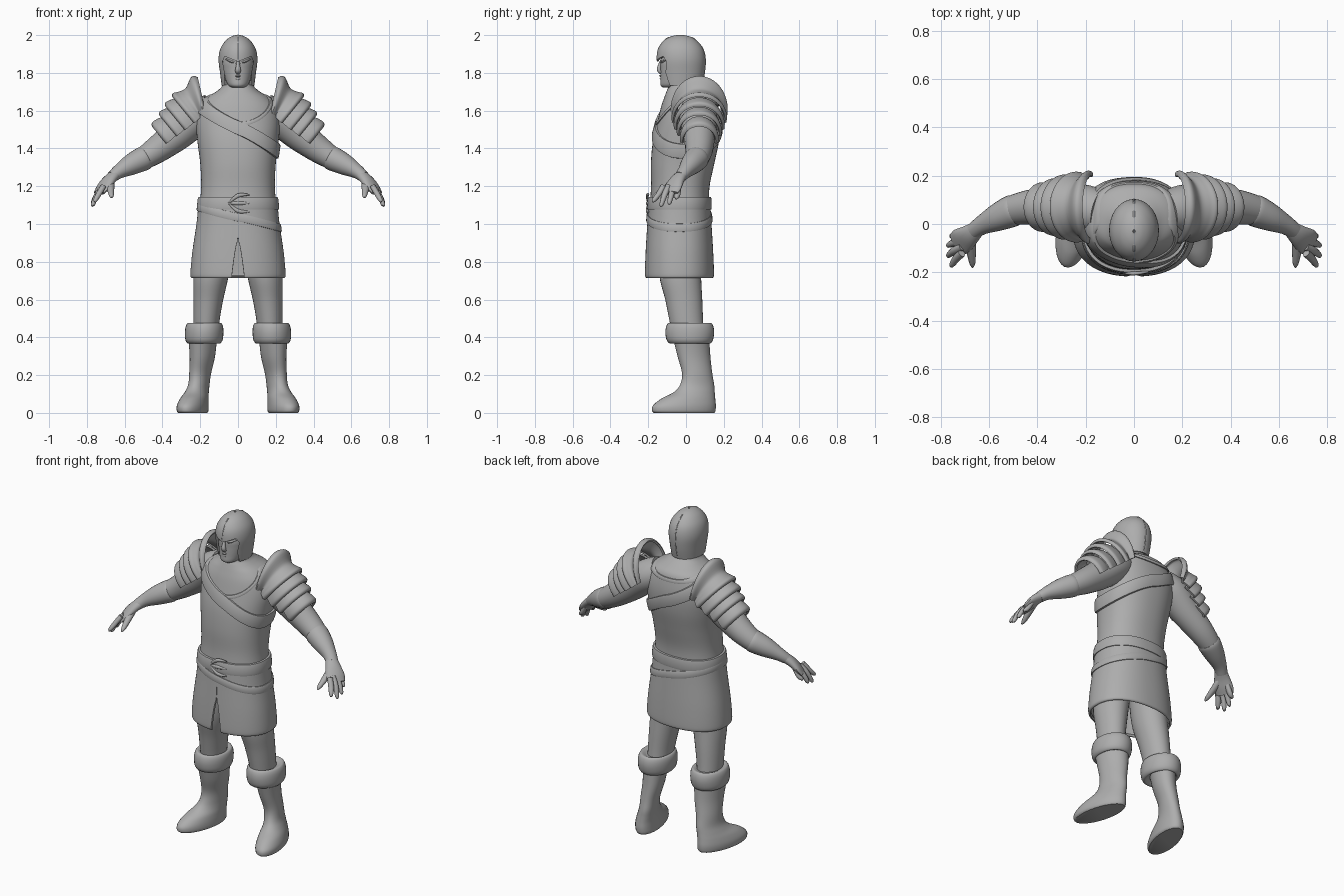
import bpy, bmesh, math
from mathutils import Vector

cube = bpy.data.objects.get("Cube")
if cube:
    bpy.data.objects.remove(cube)

GREY = (0.42, 0.42, 0.42, 1)
mat = bpy.data.materials.new("plain_grey")
mat.use_nodes = True
mat.diffuse_color = GREY
bsdf = mat.node_tree.nodes["Principled BSDF"]
bsdf.inputs["Base Color"].default_value = GREY
bsdf.inputs["Roughness"].default_value = 0.7


def spline(rows, k=5):
    """Smooth curve through rows of numbers."""
    out = []
    for i in range(len(rows) - 1):
        a, b, c, d = rows[max(i - 1, 0)], rows[i], rows[i + 1], rows[min(i + 2, len(rows) - 1)]
        for j in range(k):
            t = j / k
            out.append(tuple(q + t / 2 * (r - p + t * (2 * p - 5 * q + 4 * r - s + t * (3 * (q - r) + s - p)))
                             for p, q, r, s in zip(a, b, c, d)))
    return out + [tuple(rows[-1])]


def apply_all(ob):
    bpy.context.view_layer.objects.active = ob
    for m in list(ob.modifiers):
        bpy.ops.object.modifier_apply(modifier=m.name)


def skin(name, rings, closed=True, caps=True, thick=0, cutter=None):
    """Surface through rings of points."""
    bm = bmesh.new()
    vs = [[bm.verts.new(p) for p in ring] for ring in rings]
    n = len(vs[0])
    for a, b in zip(vs, vs[1:]):
        for i in range(n if closed else n - 1):
            j = (i + 1) % n
            bm.faces.new((a[i], a[j], b[j], b[i]))
    if caps:
        bm.faces.new(vs[0])
        bm.faces.new(vs[-1])
    bmesh.ops.recalc_face_normals(bm, faces=bm.faces)
    me = bpy.data.meshes.new(name)
    bm.to_mesh(me)
    bm.free()
    me.materials.append(mat)
    ob = bpy.data.objects.new(name, me)
    bpy.context.collection.objects.link(ob)
    if thick:
        m = ob.modifiers.new("shell", 'SOLIDIFY')
        m.thickness, m.offset = thick, 0
    if cutter:
        m = ob.modifiers.new("cut", 'BOOLEAN')
        m.object, m.operation, m.solver = cutter, 'DIFFERENCE', 'EXACT'
    apply_all(ob)
    if cutter:
        bpy.data.objects.remove(cutter)
    bpy.ops.object.select_all(action='DESELECT')
    ob.select_set(True)
    bpy.ops.object.shade_smooth_by_angle(angle=math.radians(45))
    return ob


def oval(row, a, power=1.0, grow=0.0):
    z, cx, cy, rx, ry = row
    c, s = math.cos(a), math.sin(a)
    return Vector((cx + (rx + grow) * math.copysign(abs(c) ** power, c),
                   cy + (ry + grow) * math.copysign(abs(s) ** power, s), z))


def angles(n):
    return [2 * math.pi * i / n for i in range(n)]


def stack(name, rows, side=1, n=32, power=1.0, lean=0.0, **kw):
    """Upright loft of ovals (z, cx, cy, rx, ry)."""
    rings = []
    for row in spline(rows):
        ring = [oval(row, a, power) for a in angles(n)]
        rings.append([(side * (p.x - lean * (p.y - 0.06)), p.y, p.z) for p in ring])
    return skin(name, rings, **kw)


def tube(name, rows, side=1, n=16, up=(0, 0, 1)):
    """Limb along a path of (x, y, z, width, height)."""
    pts = spline(rows)
    rings = []
    for i, p in enumerate(pts):
        t = (Vector(pts[min(i + 1, len(pts) - 1)][:3]) - Vector(pts[max(i - 1, 0)][:3])).normalized()
        u = t.cross(Vector(up)).normalized()
        v = u.cross(t)
        ring = [Vector(p[:3]) + u * p[3] * math.cos(a) + v * p[4] * math.sin(a) for a in angles(n)]
        rings.append([(side * q.x, q.y, q.z) for q in ring])
    return skin(name, rings)


def prism(name, outline):
    """Cutter along y from an (x, z) outline."""
    ob = skin(name, [[(x, y, z) for x, z in outline] for y in (-0.4, -0.085)])
    ob.hide_render = True
    return ob


# Body and skirt profile
BODY = [(.72, 0, -.035, .238, .17), (.735, 0, -.035, .245, .176), (.85, 0, -.035, .235, .172),
        (1.0, 0, -.035, .213, .163), (1.1, 0, -.035, .203, .157), (1.2, 0, -.03, .195, .155),
        (1.32, 0, -.018, .2, .168), (1.44, 0, 0, .215, .175), (1.54, 0, .015, .222, .167),
        (1.62, 0, .02, .205, .152), (1.67, 0, .02, .165, .135), (1.705, 0, .003, .11, .105),
        (1.74, 0, -.01, .08, .08), (1.82, 0, -.02, .072, .075)]
DENSE = spline(BODY, 10)
POWER = 0.88


def body_at(z, a, grow):
    for lo, hi in zip(DENSE, DENSE[1:]):
        if lo[0] <= z <= hi[0]:
            t = (z - lo[0]) / (hi[0] - lo[0])
            return oval([p + t * (q - p) for p, q in zip(lo, hi)], a, POWER, grow)
    return oval(DENSE[-1], a, POWER, grow)


def band(name, height, width, thick):
    """Rounded strip wrapped round the body; height is a function of angle."""
    section = [(-.5, -.01), (-.47, thick * .8), (-.3, thick), (.3, thick), (.47, thick * .8), (.5, -.01)]
    rings = [[body_at(height(a) + s * width, a, g) for s, g in section] for a in angles(96)]
    return skin(name, rings + rings[:1], caps=False)


stack("torso", BODY[3:], n=64, power=POWER)

# Skirt with a slit that opens towards the hem
skirt = []
for row in spline(BODY[:5], 8):
    gap = 0.002 + 0.1 * max(0, (0.91 - row[0]) / 0.19) ** 0.7
    skirt.append([oval(row, -math.pi / 2 + gap + (2 * math.pi - 2 * gap) * i / 80, POWER) for i in range(81)])
skin("skirt", skirt, closed=False, caps=False, thick=.014)

# Straps and trims
band("belt", lambda a: 1.11, .07, .014)
band("slanted_belt", lambda a: 1.035 - .055 * math.cos(a), .045, .014)
band("chest_strap", lambda a: 1.51 - .125 * math.cos(a), .08, .013)
band("neckline", lambda a: 1.675 - (.145 if math.sin(a) < 0 else .04) * math.sin(a) ** 2, .022, .008)
for i, z in enumerate((1.155, 1.11, 1.065)):
    tube(f"buckle_prong_{i}", [(-.05, -.202, 1.11, .003, .003), (0, -.205, (1.11 + z) / 2 + (z - 1.11) * .4, .008, .011),
                               (.06, -.198, z, .004, .004)], n=10)

# Head and face
stack("head", [(1.722, 0, -.085, .03, .035), (1.735, 0, -.075, .052, .06), (1.77, 0, -.06, .068, .075),
               (1.82, 0, -.045, .08, .09), (1.86, 0, -.035, .084, .1), (1.91, 0, -.03, .074, .09)])
tube("nose", [(0, -.125, 1.872, .008, .008), (0, -.136, 1.845, .01, .009), (0, -.142, 1.815, .012, .015),
              (0, -.126, 1.797, .008, .012)], up=(1, 0, 0))
tube("upper_lip", [(-.028, -.113, 1.781, .002, .002), (0, -.134, 1.784, .008, .006), (.028, -.113, 1.781, .002, .002)], n=10)
tube("lower_lip", [(-.024, -.113, 1.769, .002, .002), (0, -.131, 1.769, .008, .007), (.024, -.113, 1.769, .002, .002)], n=10)
tube("chin", [(-.025, -.105, 1.74, .008, .008), (0, -.12, 1.739, .014, .014), (.025, -.105, 1.74, .008, .008)])

# Helmet with face opening and crest
half = [(0, 1.86), (.03, 1.872), (.07, 1.888), (.082, 1.86), (.07, 1.8), (.074, 1.68)]
opening = prism("opening_cutter", half + [(-x, z) for x, z in reversed(half[1:])])
HELMET = [(1.735, 0, -.025, .082, .105), (1.8, 0, -.025, .09, .118), (1.87, 0, -.026, .098, .124),
          (1.925, 0, -.028, .089, .114), (1.965, 0, -.03, .064, .085), (1.988, 0, -.03, .034, .048),
          (1.997, 0, -.03, .004, .006)]
stack("helmet", HELMET, n=48, caps=False, thick=.01, cutter=opening)
arc = [(0, r[2] - r[4] - .003, r[0], .004, .004) for r in HELMET[2:-1]]
arc += [(0, r[2] + r[4] + .003, r[0], .004, .004) for r in reversed(HELMET[:-1])]
tube("helmet_crest", arc, n=8, up=(1, 0, 0))

AXIS, OUT = Vector((.774, 0, -.633)), Vector((.633, 0, .774))
LAMES = [[(-.125, .145), (-.105, .165), (-.045, .138), (0, .148), (.025, .16), (.035, .15)],
         [(.02, .125), (.05, .138), (.085, .147), (.095, .135)],
         [(.08, .11), (.11, .122), (.14, .129), (.15, .118)],
         [(.135, .09), (.165, .104), (.205, .11), (.218, .096)]]

for side, tag in ((1, "left"), (-1, "right")):
    # Brows and eyes
    tube(f"{tag}_brow", [(.008, -.13, 1.853, .006, .005), (.035, -.122, 1.86, .01, .007), (.062, -.1, 1.872, .006, .004)], side, 10)
    tube(f"{tag}_eye", [(.016, -.121, 1.84, .002, .002), (.032, -.118, 1.841, .008, .006), (.05, -.106, 1.842, .002, .002)], side, 10)
    # Arms
    tube(f"{tag}_sleeve", [(.14, .05, 1.6, .09, .09), (.22, .065, 1.56, .1, .095), (.32, .07, 1.475, .086, .085),
                           (.42, .07, 1.4, .074, .073), (.49, .06, 1.353, .064, .062), (.515, .05, 1.338, .058, .056)], side, 24)
    tube(f"{tag}_forearm", [(.49, .06, 1.352, .062, .062), (.51, .052, 1.342, .066, .064), (.57, .025, 1.312, .056, .055),
                            (.63, -.005, 1.278, .04, .038), (.665, -.03, 1.25, .034, .03)], side, 24)
    tube(f"{tag}_palm", [(.64, -.012, 1.27, .03, .028), (.68, -.045, 1.235, .044, .027),
                         (.712, -.07, 1.195, .056, .022), (.735, -.085, 1.165, .05, .014)], side)
    # Fingers
    tips = [(.755, -.05, 1.13), (.768, -.088, 1.103), (.768, -.13, 1.093), (.755, -.17, 1.115)]
    for i, (x, y, z) in enumerate(tips):
        kx, ky = .713, -.04 - .027 * i
        tube(f"{tag}_finger_{i}", [(kx, ky, 1.2, .016, .014), (.6 * x + .4 * kx, (y + ky) / 2, 1.157, .016, .014),
                                   (x, y, z + .01, .011, .011), (x, y - .002, z, .003, .003)], side, 10)
    tube(f"{tag}_thumb", [(.675, -.05, 1.23, .02, .018), (.675, -.105, 1.19, .02, .017),
                          (.67, -.16, 1.152, .013, .012), (.669, -.18, 1.14, .004, .004)], side, 10)
    # Shoulder plates; the neck flange draws back towards its ends
    for i, profile in enumerate(LAMES):
        rings = []
        for s, r in spline(profile):
            ring = []
            for k in range(33):
                a = math.radians(-100 + 200 * k / 32)
                along = s * (.4 + .6 * math.cos(a)) if s < 0 else s
                p = Vector((.22, .07, 1.58)) + AXIS * along + OUT * r * math.cos(a)
                ring.append((side * p.x, p.y + .88 * r * math.sin(a), p.z))
            rings.append(ring)
        skin(f"{tag}_shoulder_plate_{i}", rings, closed=False, caps=False, thick=.012)
    # Legs and boots
    stack(f"{tag}_leg", [(.95, .11, -.035, .085, .1), (.85, .125, -.032, .094, .11), (.72, .143, -.03, .092, .11),
                         (.6, .157, -.012, .079, .098), (.5, .166, 0, .07, .09), (.42, .17, .01, .065, .085)], side)
    stack(f"{tag}_boot", [(0, .226, -.01, .07, .16), (.012, .226, -.012, .077, .168), (.04, .226, -.008, .077, .166),
                          (.075, .222, .012, .07, .143), (.11, .215, .044, .06, .108), (.15, .207, .059, .054, .09),
                          (.21, .2, .059, .056, .08), (.3, .185, .042, .065, .087), (.41, .18, .025, .075, .097)],
          side, lean=.2)
    stack(f"{tag}_boot_cuff", [(.385, .18, .025, .06, .08), (.367, .18, .022, .082, .104), (.385, .18, .02, .098, .122),
                               (.425, .179, .02, .102, .129), (.46, .178, .02, .098, .124),
                               (.477, .177, .02, .085, .11), (.465, .176, .02, .058, .08)], side)
